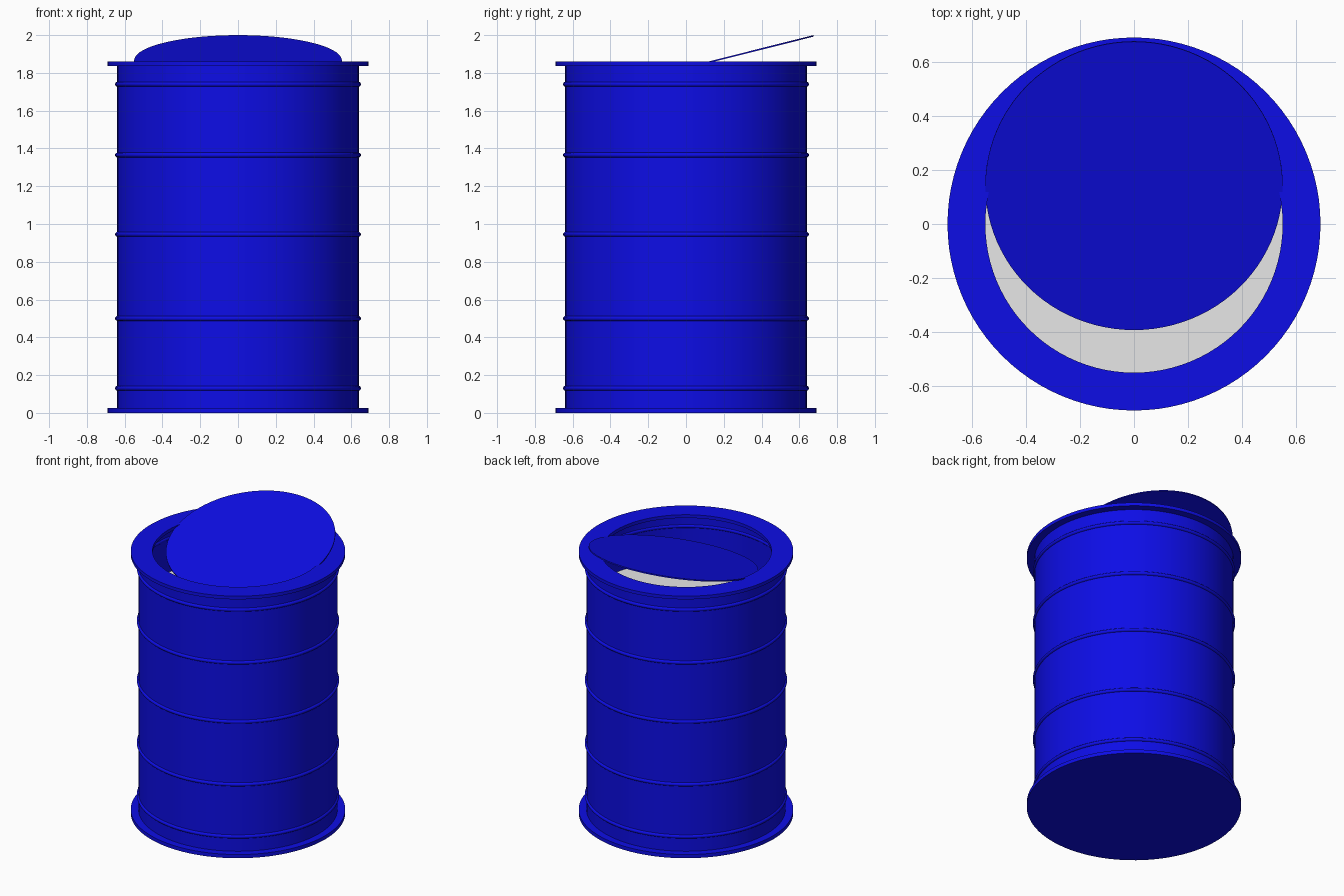
import bpy
import bmesh
from math import radians, cos, sin, tau

SEGMENTS = 96

cube = bpy.data.objects.get("Cube")
if cube:
    bpy.data.objects.remove(cube)


def material(name, color):
    mat = bpy.data.materials.new(name)
    mat.use_nodes = True
    mat.diffuse_color = color
    mat.node_tree.nodes["Principled BSDF"].inputs["Base Color"].default_value = color
    return mat


blue = material("blue paint", (0.004, 0.004, 0.79, 1))
grey = material("pale grey", (0.8, 0.8, 0.8, 1))


def finish(obj, name, mat):
    obj.name = obj.data.name = name
    obj.data.materials.append(mat)
    bpy.ops.object.select_all(action="DESELECT")
    obj.select_set(True)
    bpy.context.view_layer.objects.active = obj
    bpy.ops.object.shade_smooth_by_angle(angle=radians(35))
    return obj


def lathe(name, profile, mat):
    """Spin a closed (radius, height) outline around the z axis."""
    bm = bmesh.new()
    rings = []
    for i in range(SEGMENTS):
        a = tau * i / SEGMENTS
        rings.append([bm.verts.new((r * cos(a), r * sin(a), z)) for r, z in profile])
    count = len(profile)
    for i, ring in enumerate(rings):
        following = rings[(i + 1) % SEGMENTS]
        for j in range(count):
            k = (j + 1) % count
            bm.faces.new((ring[j], following[j], following[k], ring[k]))
    bmesh.ops.recalc_face_normals(bm, faces=bm.faces)
    mesh = bpy.data.meshes.new(name)
    bm.to_mesh(mesh)
    bm.free()
    obj = bpy.data.objects.new(name, mesh)
    bpy.context.collection.objects.link(obj)
    return finish(obj, name, mat)


def disc(name, radius, depth, location, mat, tilt=0):
    bpy.ops.mesh.primitive_cylinder_add(
        vertices=SEGMENTS, radius=radius, depth=depth,
        location=location, rotation=(tilt, 0, 0))
    return finish(bpy.context.object, name, mat)


# Hollow drum body
lathe("barrel_wall", [(0.64, 0.01), (0.64, 1.845), (0.632, 1.845), (0.632, 0.01)], blue)

# Closed base flange and open top flange
disc("base_flange", 0.69, 0.026, (0, 0, 0.013), blue)
lathe("top_flange", [(0.55, 1.837), (0.69, 1.837), (0.69, 1.86), (0.55, 1.86)], blue)

# Raised hoops, showing on both sides of the wall
for number, height in enumerate((0.13, 0.5, 0.945, 1.365, 1.74), 1):
    bpy.ops.mesh.primitive_torus_add(
        major_segments=SEGMENTS, minor_segments=12,
        major_radius=0.638, minor_radius=0.013, location=(0, 0, height))
    finish(bpy.context.object, f"hoop_{number}", blue)

# Contents seen through the opening
disc("contents_surface", 0.634, 0.008, (0, 0, 1.496), grey)

# Loose lid tipped up towards the back
disc("lid", 0.55, 0.008, (0, 0.142, 1.862), blue, tilt=radians(14.1))
